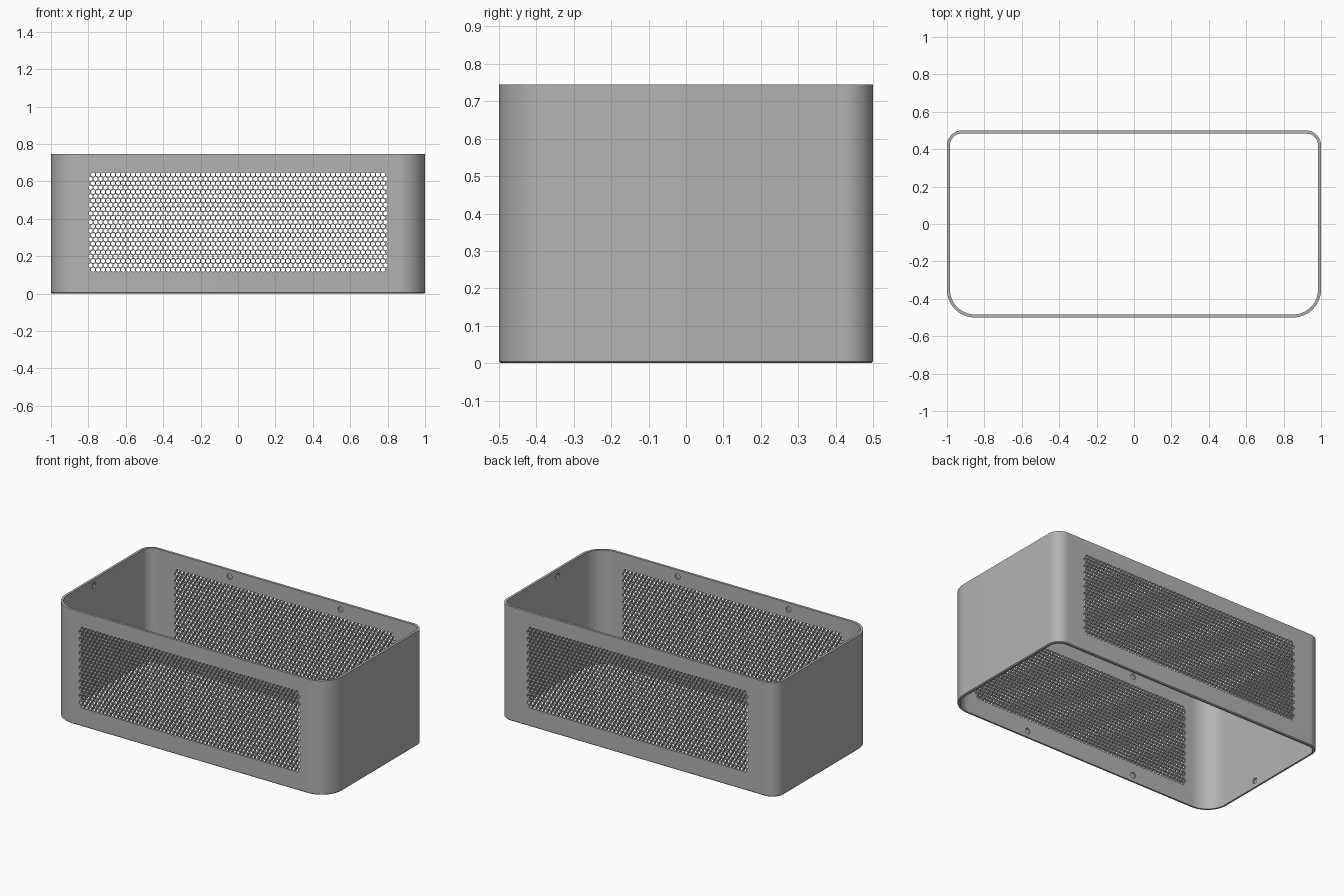
import bpy, bmesh, math
from mathutils import Vector

HEIGHT, WALL = 0.745, 0.016
FRONT_R, BACK_R = 0.15, 0.08

cube = bpy.data.objects.get("Cube")
if cube:
    bpy.data.objects.remove(cube, do_unlink=True)

# Single grey finish
grey = bpy.data.materials.new("satin_grey")
grey.use_nodes = True
colour = (0.45, 0.45, 0.45, 1)
grey.diffuse_color = colour
grey.node_tree.nodes["Principled BSDF"].inputs["Base Color"].default_value = colour


def outline(inset, steps=14):
    """Rounded rectangle with wide front corners and tighter back corners."""
    pts = []
    for sx, sy, start in ((1, 1, 0), (-1, 1, 90), (-1, -1, 180), (1, -1, 270)):
        r = BACK_R if sy > 0 else FRONT_R
        cx, cy = sx * (1 - r), sy * (0.5 - r)
        for i in range(steps + 1):
            a = math.radians(start + 90 * i / steps)
            pts.append((cx + (r - inset) * math.cos(a), cy + (r - inset) * math.sin(a)))
    return pts


def make_object(name, bm):
    bmesh.ops.recalc_face_normals(bm, faces=bm.faces)
    mesh = bpy.data.meshes.new(name)
    bm.to_mesh(mesh)
    bm.free()
    mesh.materials.append(grey)
    obj = bpy.data.objects.new(name, mesh)
    bpy.context.collection.objects.link(obj)
    return obj


def prism(bm, centre, axis, radius, depth, sides):
    """Closed prism along a horizontal axis, one corner pointing up."""
    axis = Vector(axis)
    up = Vector((0, 0, 1))
    side = axis.cross(up)
    rings = []
    for end in (-depth / 2, depth / 2):
        rings.append([bm.verts.new(Vector(centre) + axis * end
                      + radius * (up * math.cos(t) + side * math.sin(t)))
                      for t in (math.tau * i / sides for i in range(sides))])
    bm.faces.new(rings[0][::-1])
    bm.faces.new(rings[1])
    for i in range(sides):
        j = (i + 1) % sides
        bm.faces.new((rings[0][i], rings[0][j], rings[1][j], rings[1][i]))


# Open shell: outer skin, top rim, inner skin, bottom rim with a fine chamfer
bm = bmesh.new()
section = ((0.005, 0), (0, 0.005), (0, HEIGHT), (WALL, HEIGHT), (WALL, 0))
loops = [[bm.verts.new((x, y, z)) for x, y in outline(inset)] for inset, z in section]
for k, loop in enumerate(loops):
    nxt = loops[(k + 1) % len(loops)]
    for i in range(len(loop)):
        j = (i + 1) % len(loop)
        bm.faces.new((loop[i], loop[j], nxt[j], nxt[i]))
shell = make_object("perforated_shell", bm)

# Honeycomb cutter passing through both long walls
ROWS, PITCH, ROW_STEP = 23, 0.0267, 0.0231
bm = bmesh.new()
for row in range(ROWS):
    count = 59 + row % 2
    z = 0.382 + (row - (ROWS - 1) / 2) * ROW_STEP
    for col in range(count):
        prism(bm, ((col - (count - 1) / 2) * PITCH, 0, z), (0, 1, 0), 0.0122, 1.2, 6)
honeycomb = make_object("honeycomb_cutter", bm)

# Shallow round pockets on the inside, near both rims
bm = bmesh.new()
for z in (0.042, HEIGHT - 0.042):
    for s in (-1, 1):
        prism(bm, (s * (1 - WALL), -0.08, z), (1, 0, 0), 0.018, 0.02, 20)
        for x in (-0.4, 0.4):
            prism(bm, (x, s * (0.5 - WALL), z), (0, 1, 0), 0.018, 0.02, 20)
pockets = make_object("pocket_cutter", bm)

# Cut and bake the result
for cutter in (pockets, honeycomb):
    mod = shell.modifiers.new(cutter.name, "BOOLEAN")
    mod.operation = "DIFFERENCE"
    mod.solver = "MANIFOLD"
    mod.object = cutter
    cutter.hide_render = True
bpy.context.view_layer.objects.active = shell
shell.select_set(True)
for mod in list(shell.modifiers):
    bpy.ops.object.modifier_apply(modifier=mod.name)
for cutter in (pockets, honeycomb):
    bpy.data.objects.remove(cutter, do_unlink=True)
bpy.ops.object.shade_smooth_by_angle(angle=math.radians(30))
